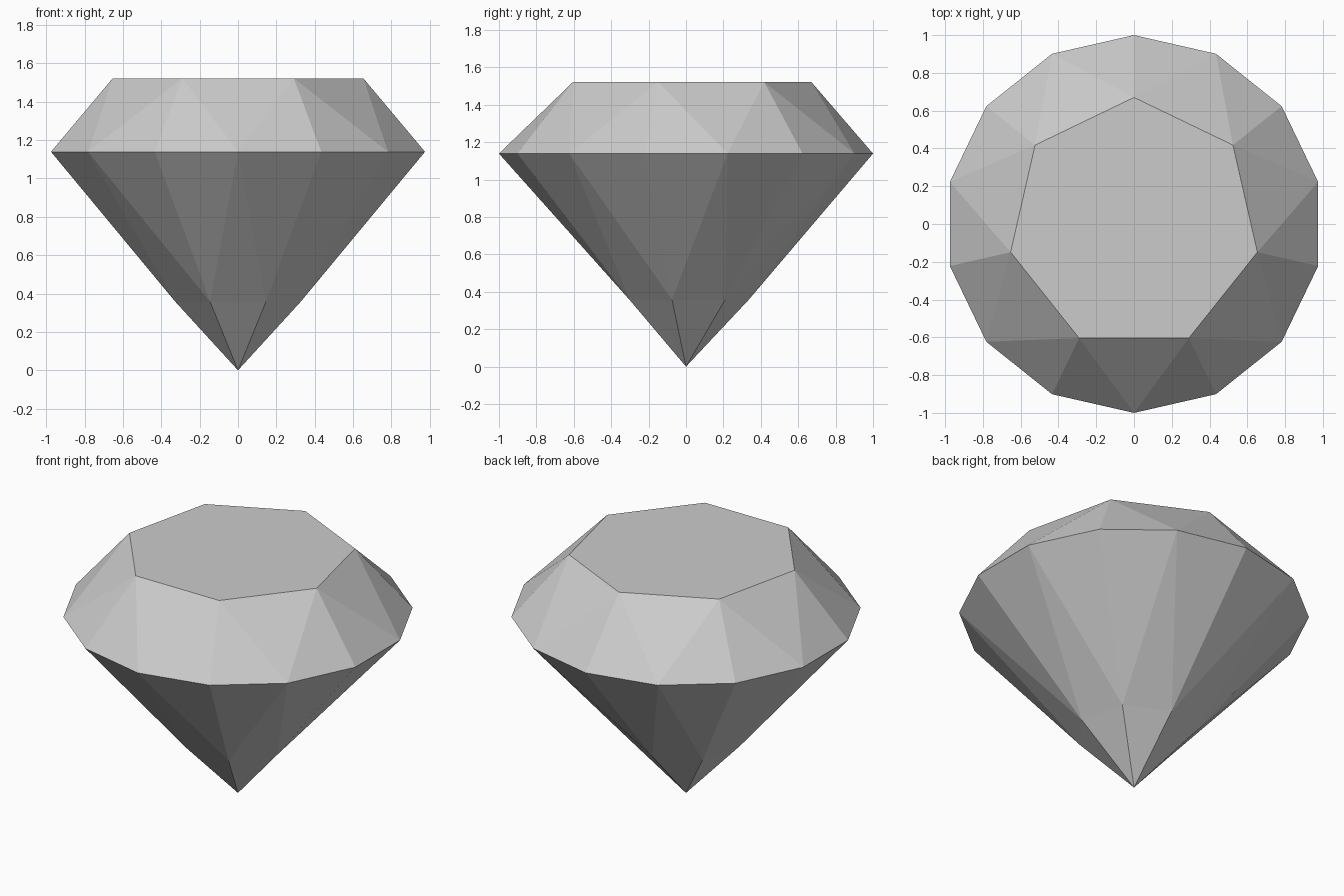
import bpy, bmesh
from math import sin, cos, pi

if "Cube" in bpy.data.objects:
    bpy.data.objects.remove(bpy.data.objects["Cube"])

N = 7  # facet symmetry
bm = bmesh.new()


def ring(count, radius, z):
    # ring of points starting at the back (+y)
    return [bm.verts.new((radius * cos(pi / 2 + 2 * pi * i / count),
                          radius * sin(pi / 2 + 2 * pi * i / count), z))
            for i in range(count)]


table = ring(N, 0.67, 1.522)
girdle = ring(2 * N, 1.0, 1.139)
lower = ring(N, 0.335, 0.357)
tip = bm.verts.new((0, 0, 0))

# flat top
bm.faces.new(table)

# crown and pavilion share the same facet pattern around the girdle
for inner in (table, lower):
    for i in range(N):
        a, b = inner[i], inner[(i + 1) % N]
        g0, g1, g2 = (girdle[(2 * i + k) % (2 * N)] for k in range(3))
        for tri in ((a, g0, g1), (a, g1, b), (b, g1, g2)):
            bm.faces.new(tri)

# pointed base
for i in range(N):
    bm.faces.new((tip, lower[i], lower[(i + 1) % N]))

bmesh.ops.recalc_face_normals(bm, faces=bm.faces)
mesh = bpy.data.meshes.new("cut_gem")
bm.to_mesh(mesh)
bm.free()
bpy.context.collection.objects.link(bpy.data.objects.new("cut_gem", mesh))
